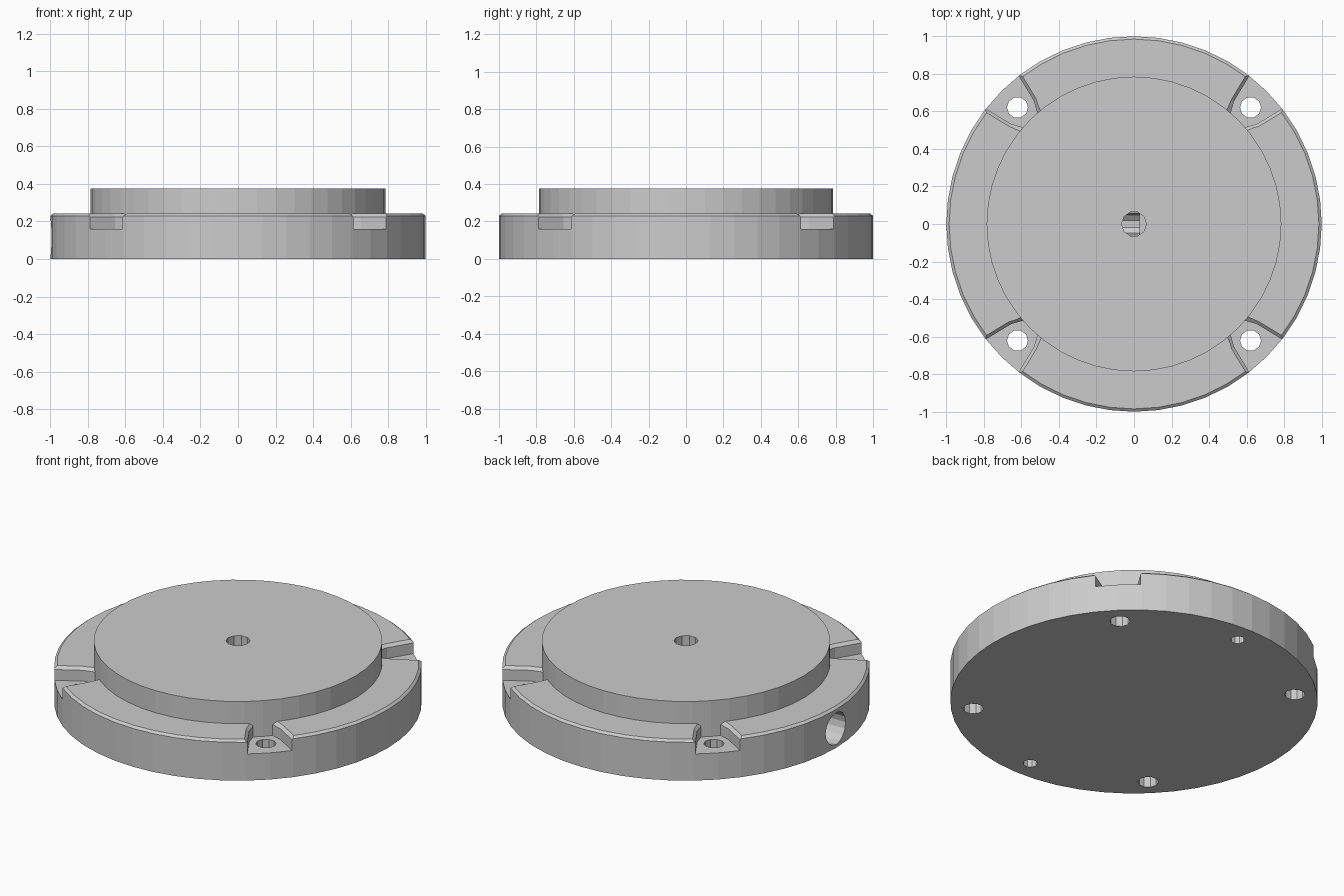
import bpy, bmesh
from math import radians, cos, sin, pi

if "Cube" in bpy.data.objects:
    bpy.data.objects.remove(bpy.data.objects["Cube"])


def make(name, rings):
    """Closed solid lofted through rings of equal point count."""
    bm = bmesh.new()
    loops = [[bm.verts.new(p) for p in r] for r in rings]
    n = len(loops[0])
    for a, b in zip(loops, loops[1:]):
        for i in range(n):
            j = (i + 1) % n
            bm.faces.new((a[i], a[j], b[j], b[i]))
    bm.faces.new(loops[0][::-1])
    bm.faces.new(loops[-1])
    bmesh.ops.recalc_face_normals(bm, faces=bm.faces[:])
    me = bpy.data.meshes.new(name)
    bm.to_mesh(me)
    bm.free()
    ob = bpy.data.objects.new(name, me)
    bpy.context.collection.objects.link(ob)
    return ob


def lathe(name, profile, n, at=(0, 0), phase=0.0):
    return make(name, [[(at[0] + r * cos(2 * pi * i / n + phase),
                         at[1] + r * sin(2 * pi * i / n + phase), z)
                        for i in range(n)] for r, z in profile])


def x_cylinder(name, r, x0, x1, z, n):
    return make(name, [[(x, r * cos(2 * pi * i / n), z + r * sin(2 * pi * i / n))
                        for i in range(n)] for x in (x0, x1)])


def boolean(target, tool, op='DIFFERENCE'):
    m = target.modifiers.new(op.lower(), 'BOOLEAN')
    m.operation, m.object, m.solver = op, tool, 'EXACT'
    bpy.context.view_layer.objects.active = target
    bpy.ops.object.modifier_apply(modifier=m.name)
    bpy.data.objects.remove(tool, do_unlink=True)


def notch(angle):
    """Flared pocket with a chamfered top edge."""
    c, s = cos(radians(angle)), sin(radians(angle))

    def ring(z, g):
        half = [(1.1, .15 + g), (.84, .086 + g), (.775 - g, .05 + g)]
        pts = half + [(u, -v) for u, v in reversed(half)]
        return [(u * c - v * s, u * s + v * c, z) for u, v in pts]
    return make("notch_cutter", [ring(.16, 0), ring(.225, 0), ring(.255, .03)])


# Flange disc with a small top chamfer
body = lathe("chuck_base", [(1, 0), (1, .23), (.985, .242)], 48)

# Four mounting notches
for a in (45, 135, 225, 315):
    boolean(body, notch(a))

# Raised round platform
boolean(body, lathe("platform", [(.785, .08), (.785, .375)], 48), 'UNION')

# Mounting holes through the notches
R = .878
for a in (45, 135, 225, 315):
    p = (R * cos(radians(a)), R * sin(radians(a)))
    boolean(body, lathe("bolt_cutter", [(.056, -.1), (.056, .22)], 10, p))

# Two blind dowel holes underneath
for y in (R, -R):
    boolean(body, lathe("dowel_cutter", [(.04, -.1), (.04, .13)], 10, (0, y)))

# Side port on the left, narrowing to a channel that meets the centre hole
boolean(body, x_cylinder("port_cutter", .095, -1.1, -.7, .115, 16))
boolean(body, x_cylinder("channel_cutter", .06, -.75, .03, .115, 10))
boolean(body, lathe("centre_cutter", [(.066, .11), (.066, .5)], 10))
